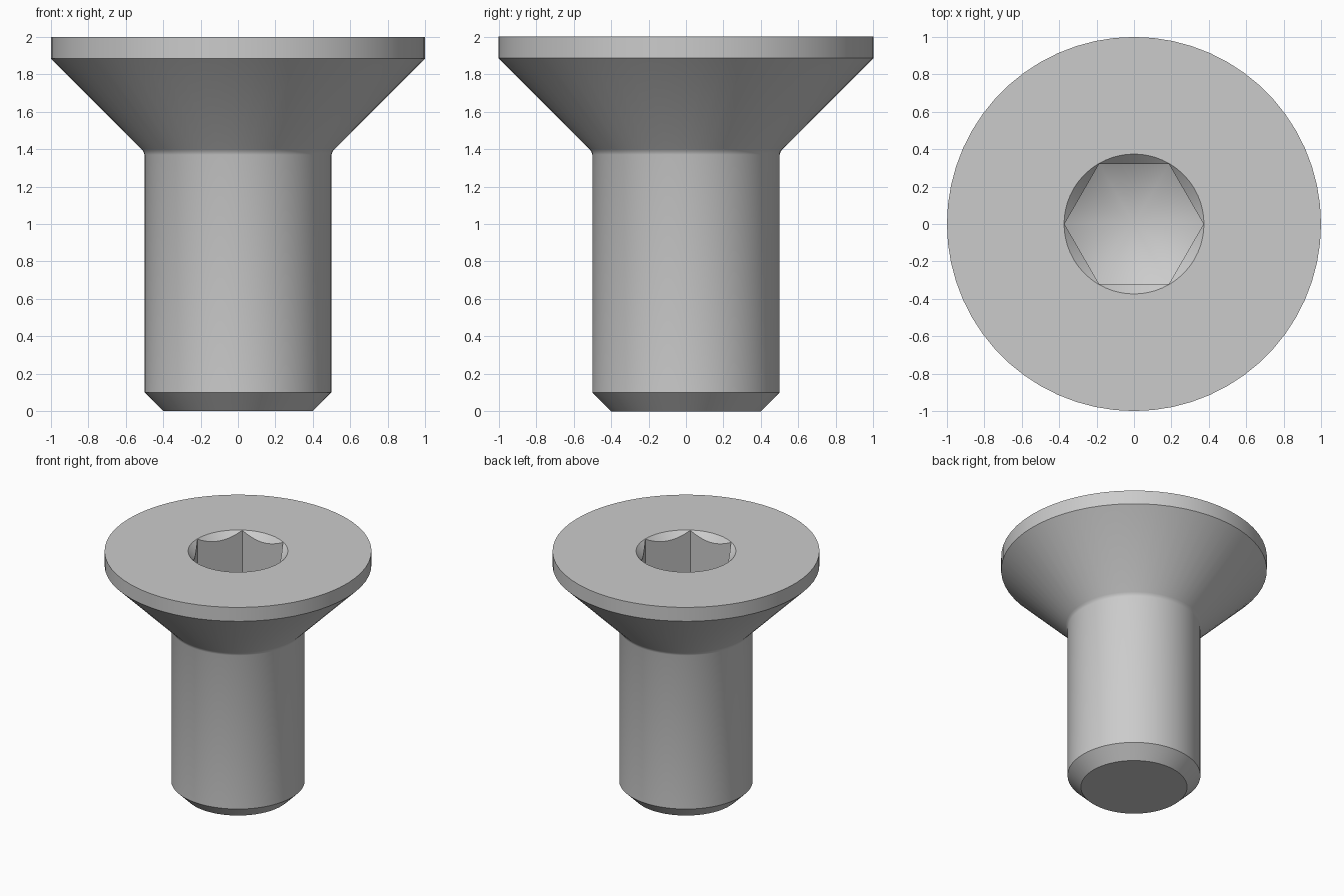
import bpy, bmesh, math

cube = bpy.data.objects.get("Cube")
if cube:
    bpy.data.objects.remove(cube, do_unlink=True)

SEGMENTS = 60            # a multiple of six, so hex corners fall on vertices
TOP = 2.0
APOTHEM = 0.322          # half the width across the socket flats
RIM = 0.374              # radius of the socket's chamfer at the top face
SOCKET_DEPTH = 0.375
FLOOR_SLOPE = math.tan(math.radians(30))

# Outer profile (radius, height): tip bevel, shank, neck fillet, cone, head band
OUTER = [(0.4, 0), (0.5, 0.1), (0.5, 1.37), (0.505, 1.386), (0.515, 1.4),
         (1, 1.885), (1, TOP), (RIM, TOP)]


def hex_radius(angle):
    sector = math.pi / 3
    return APOTHEM / math.cos(angle % sector - sector / 2)


def profile(angle):
    """Outer profile, then chamfer edge and floor edge of the hex socket."""
    r = hex_radius(angle)
    inset = RIM - r
    return OUTER + [(r, TOP - inset),
                    (r, TOP - SOCKET_DEPTH - inset * FLOOR_SLOPE)]


# Steel
steel = bpy.data.materials.new("steel grey")
steel.use_nodes = True
color = (0.6, 0.6, 0.6, 1)
steel.diffuse_color = color
steel.node_tree.nodes["Principled BSDF"].inputs["Base Color"].default_value = color

# Screw body with its socket, swept around the axis
bm = bmesh.new()
columns = []
for i in range(SEGMENTS):
    a = math.tau * i / SEGMENTS
    columns.append([bm.verts.new((r * math.cos(a), r * math.sin(a), z))
                    for r, z in profile(a)])
apex = bm.verts.new((0, 0, TOP - SOCKET_DEPTH - RIM * FLOOR_SLOPE))
for i, left in enumerate(columns):
    right = columns[(i + 1) % SEGMENTS]
    for j in range(len(left) - 1):
        bm.faces.new((left[j], right[j], right[j + 1], left[j + 1]))
    bm.faces.new((left[-1], right[-1], apex))
bm.faces.new([c[0] for c in reversed(columns)])
bmesh.ops.recalc_face_normals(bm, faces=bm.faces)

mesh = bpy.data.meshes.new("countersunk_screw")
bm.to_mesh(mesh)
bm.free()
mesh.materials.append(steel)
screw = bpy.data.objects.new("countersunk_screw", mesh)
bpy.context.collection.objects.link(screw)

# Smooth round surfaces, crisp edges
bpy.ops.object.select_all(action='DESELECT')
screw.select_set(True)
bpy.context.view_layer.objects.active = screw
bpy.ops.object.shade_smooth_by_angle(angle=math.radians(30))
